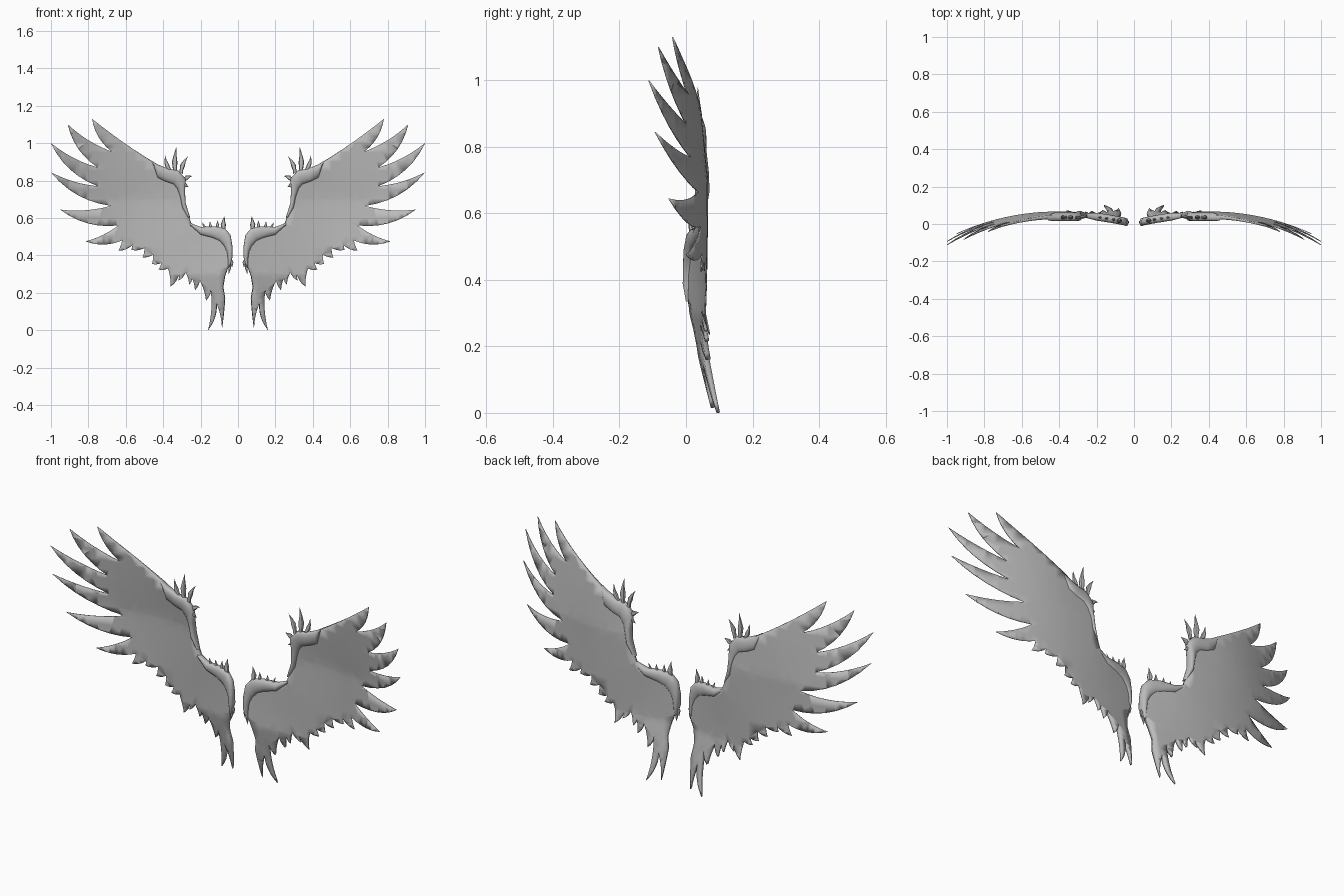
import bpy, bmesh, math
from mathutils import Vector

if "Cube" in bpy.data.objects:
    bpy.data.objects.remove(bpy.data.objects["Cube"])

grey = bpy.data.materials.new("wing grey")
grey.diffuse_color = (0.5, 0.5, 0.5, 1)
grey.use_nodes = True
grey.node_tree.nodes["Principled BSDF"].inputs["Base Color"].default_value = grey.diffuse_color


def sweep(x, z):
    """Depth of the wing surface: bowed forward at the tip, back at the bottom."""
    k = 0.45 if x > 0.45 else 0.27
    return 0.06 - k * (x - 0.45) ** 2 - 0.12 * max(z - 0.7, 0) + 0.2 * max(0.3 - z, 0)


def finish(name, bm, angle=40):
    bmesh.ops.recalc_face_normals(bm, faces=bm.faces[:])
    me = bpy.data.meshes.new(name)
    bm.to_mesh(me)
    bm.free()
    me.materials.append(grey)
    ob = bpy.data.objects.new(name, me)
    bpy.context.collection.objects.link(ob)
    bpy.ops.object.select_all(action='DESELECT')
    bpy.context.view_layer.objects.active = ob
    ob.select_set(True)
    bpy.ops.object.shade_smooth_by_angle(angle=math.radians(angle))
    return ob


def mirror(ob):
    ob.modifiers.new("mirror", 'MIRROR').use_mirror_merge = False


def bow(a, b, k, n=6):
    """Curved feather edge from a to b, without its last point."""
    a, b = Vector(a), Vector(b)
    d = b - a
    c = (a + b) / 2 + Vector((d.y, -d.x)) * k
    return [a * (1 - t) ** 2 + c * 2 * t * (1 - t) + b * t * t
            for t in (i / n for i in range(n))]


def loft(bm, rings):
    vs = [[bm.verts.new(p) for p in r] for r in rings]
    n = len(vs[0])
    for a, b in zip(vs, vs[1:]):
        for i in range(n):
            j = (i + 1) % n
            bm.faces.new((a[i], a[j], b[j], b[i]))
    bm.faces.new(vs[0])
    bm.faces.new(vs[-1])


# Feathered wing sheet: leading edge, then feathers as (tip, notch) pairs
lead = [(0.07, 0.17), (0.08, 0.23), (0.07, 0.29), (0.05, 0.345), (0.04, 0.40),
        (0.04, 0.47), (0.06, 0.52), (0.11, 0.54), (0.19, 0.54), (0.25, 0.57),
        (0.275, 0.64), (0.295, 0.72), (0.29, 0.80), (0.33, 0.845), (0.40, 0.865),
        (0.455, 0.90)]
feathers = [((0.78, 1.13), (0.675, 0.955)), ((0.91, 1.10), (0.75, 0.87)),
            ((1.0, 1.0), (0.75, 0.77)), ((1.0, 0.845), (0.68, 0.665)),
            ((0.95, 0.645), (0.64, 0.56)), ((0.815, 0.475), (0.62, 0.48)),
            ((0.64, 0.425), (0.565, 0.455)), ((0.57, 0.43), (0.50, 0.44)),
            ((0.51, 0.39), (0.455, 0.405)), ((0.46, 0.355), (0.41, 0.36)),
            ((0.425, 0.325), (0.375, 0.33)), ((0.36, 0.235), (0.315, 0.30)),
            ((0.32, 0.265), (0.28, 0.31)), ((0.26, 0.245), (0.245, 0.28)),
            ((0.23, 0.215), (0.205, 0.27)), ((0.17, 0.16), (0.145, 0.22)),
            ((0.16, 0.0), (0.115, 0.15)), ((0.085, 0.015), (0.07, 0.17))]
outline = [Vector(p) for p in lead[:-1]]
start = lead[-1]
for i, (tip, notch) in enumerate(feathers):
    outline += bow(start, tip, 0.03 if i == 0 else 0.1)
    outline += bow(tip, notch, -0.02 if i == 17 else -0.2)
    start = notch

bm = bmesh.new()
bm.faces.new([bm.verts.new((p.x, 0, p.y)) for p in outline])
bm.normal_update()
bmesh.ops.triangulate(bm, faces=bm.faces[:])
for axis, count in (((1, 0, 0), 20), ((0, 0, 1), 22)):
    for i in range(1, count):
        bmesh.ops.bisect_plane(bm, geom=bm.verts[:] + bm.edges[:] + bm.faces[:],
                               plane_co=Vector(axis) * (i * 0.05 + 0.003),
                               plane_no=axis)
bm.normal_update()
bmesh.ops.triangulate(bm, faces=bm.faces[:])
weights = []
for v in bm.verts:
    p = Vector((v.co.x, v.co.z))
    d = min((p - Vector(q)).length for q in lead)
    weights.append(max(0.15, 1 - d / 0.35))
    v.co.y = sweep(v.co.x, v.co.z)
wing = finish("feathered_wing", bm)
group = wing.vertex_groups.new(name="thickness")
for i, w in enumerate(weights):
    group.add([i], w, 'REPLACE')
sol = wing.modifiers.new("thickness", 'SOLIDIFY')
sol.thickness, sol.offset, sol.vertex_group = 0.022, 0, "thickness"
mirror(wing)


# Swollen covers over the arm bones: outer and inner rails with oval sections
def cover(name, outer, inner, depth):
    bm = bmesh.new()
    rings = []
    last = len(outer) - 1
    for i, (o, n) in enumerate(zip(outer, inner)):
        o, n = Vector(o), Vector(n)
        m, h = (o + n) / 2, (o - n) / 2
        dep = depth * (0.6 if i in (0, last) else 1)
        ring = []
        for k in range(16):
            a = k * math.tau / 16
            c = m + h * math.cos(a)
            s = math.copysign(abs(math.sin(a)) ** 0.7, math.sin(a))
            ring.append((c.x, sweep(c.x, c.y) - 0.004 + dep * s, c.y))
        rings.append(ring)
    loft(bm, rings)
    mirror(finish(name, bm, 50))


cover("upper_arm_cover",
      [(0.46, 0.905), (0.43, 0.887), (0.37, 0.862), (0.32, 0.855), (0.28, 0.81),
       (0.283, 0.74), (0.28, 0.68), (0.255, 0.60)],
      [(0.455, 0.89), (0.43, 0.815), (0.39, 0.795), (0.345, 0.78), (0.325, 0.755),
       (0.31, 0.715), (0.298, 0.655), (0.265, 0.60)], 0.022)
cover("lower_arm_cover",
      [(0.26, 0.575), (0.20, 0.553), (0.12, 0.555), (0.07, 0.545), (0.04, 0.51),
       (0.03, 0.45), (0.03, 0.39), (0.045, 0.335)],
      [(0.255, 0.56), (0.20, 0.51), (0.14, 0.495), (0.10, 0.478), (0.075, 0.45),
       (0.06, 0.42), (0.055, 0.385), (0.052, 0.335)], 0.021)


# Flame-shaped spikes along the covers: base, tip, radius, sideways bend
def spikes(name, items):
    bm = bmesh.new()
    for base, tip, r, bend in items:
        a, b = Vector(base), Vector(tip)
        d = b - a
        side = Vector((d.y, -d.x)).normalized()
        y = sweep(*base) - 0.004
        rings = []
        for t, s in ((0, 0.8), (0.2, 0.75), (0.42, 1), (0.7, 0.5), (1, 0.03)):
            c = a + d * t + side * bend * math.sin(t * math.pi)
            ring = []
            for k in range(8):
                ang = k * math.tau / 8
                q = c + side * (r * s * math.cos(ang))
                ring.append((q.x, y + 0.8 * r * s * math.sin(ang), q.y))
            rings.append(ring)
        loft(bm, rings)
    mirror(finish(name, bm))


spikes("upper_spikes", [
    ((0.335, 0.84), (0.33, 0.978), 0.015, 0.006),
    ((0.305, 0.84), (0.268, 0.93), 0.013, 0.008),
    ((0.36, 0.85), (0.39, 0.935), 0.012, 0.008),
    ((0.29, 0.80), (0.245, 0.825), 0.012, 0.006),
    ((0.29, 0.79), (0.262, 0.765), 0.009, -0.004)])
spikes("lower_spikes", [
    ((0.075, 0.53), (0.072, 0.61), 0.014, 0.005),
    ((0.105, 0.54), (0.108, 0.588), 0.009, 0.003),
    ((0.14, 0.54), (0.15, 0.582), 0.008, 0.003),
    ((0.17, 0.54), (0.19, 0.578), 0.007, 0.003),
    ((0.04, 0.38), (0.032, 0.335), 0.009, 0.003),
    ((0.045, 0.36), (0.05, 0.30), 0.008, 0.003)])
